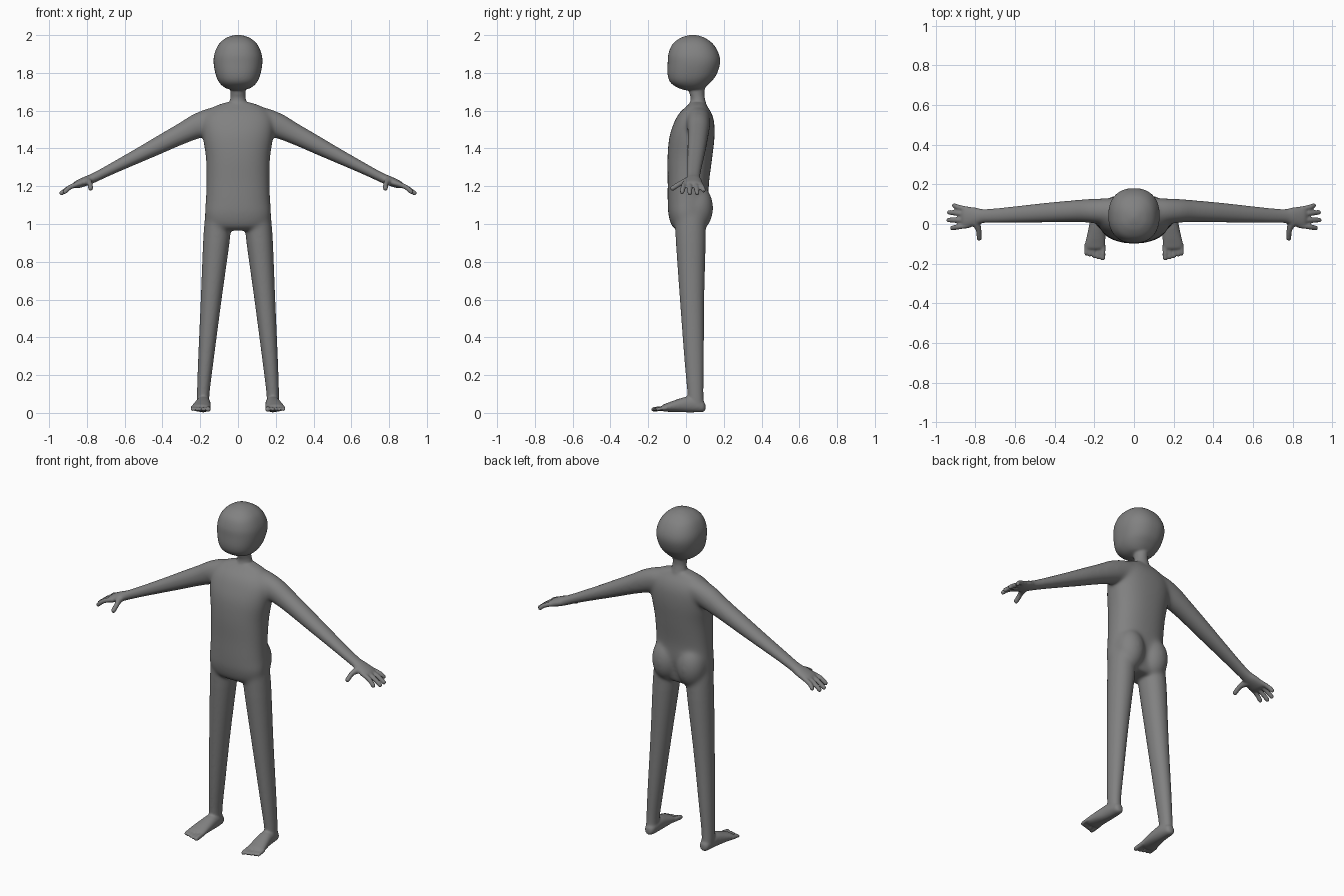
import bpy, bmesh, math
from mathutils import Vector

bm = bmesh.new()


def spline(rows, steps=5):
    """Catmull-Rom through rows of numbers."""
    out = []
    for i in range(len(rows) - 1):
        p0, p1, p2 = rows[max(i - 1, 0)], rows[i], rows[i + 1]
        p3 = rows[min(i + 2, len(rows) - 1)]
        for k in range(steps):
            t = k / steps
            out.append([0.5 * (2 * b + (c - a) * t + (2 * a - 5 * b + 4 * c - d) * t * t
                               + (3 * b - a - 3 * c + d) * t ** 3)
                        for a, b, c, d in zip(p0, p1, p2, p3)])
    return out + [list(rows[-1])]


def loft(rows, axis, side, power=2.0, n=32, s=1):
    """Closed tube through rows (x, y, z, half width along side, other half width)."""
    side = Vector(side).normalized()
    other = Vector(axis).normalized().cross(side)
    rings = []
    for x, y, z, a, b in spline(rows):
        ring = []
        for k in range(n):
            t = 2 * math.pi * k / n
            c, d = math.cos(t), math.sin(t)
            u = math.copysign(abs(c) ** (2 / power), c) * max(a, 0.001)
            v = math.copysign(abs(d) ** (2 / power), d) * max(b, 0.001)
            p = Vector((x, y, z)) + side * u + other * v
            ring.append(bm.verts.new((p.x * s, p.y, p.z)))
        rings.append(ring)
    for r0, r1 in zip(rings, rings[1:]):
        for k in range(n):
            bm.faces.new((r0[k], r0[(k + 1) % n], r1[(k + 1) % n], r1[k]))
    bm.faces.new(rings[0])
    bm.faces.new(rings[-1])


def upright(rows, power):
    """Central part from rows (z, half width, front y, back y)."""
    loft([(0, (f + b) / 2, z, w, (b - f) / 2) for z, w, f, b in rows],
         (0, 0, 1), (1, 0, 0), power, 48)


def digit(points, r, s, base=1.0):
    """Rounded finger or toe along three points."""
    p = [Vector(q) for q in points]
    d = p[-1] - p[0]
    rows = [(*p[0], r * base, r * base), (*p[1], r, r),
            (*(p[2] - d.normalized() * r * 0.7), r * 0.92, r * 0.92),
            (*p[2], r * 0.35, r * 0.35)]
    loft(rows, d, d.cross(Vector((0, 0, 1))), 2, 16, s)


# Torso
upright([(0.966, 0.11, -0.045, 0.08), (0.99, 0.16, -0.075, 0.095), (1.05, 0.175, -0.093, 0.105),
         (1.12, 0.171, -0.097, 0.118), (1.22, 0.167, -0.097, 0.122), (1.35, 0.17, -0.098, 0.139),
         (1.46, 0.186, -0.088, 0.151), (1.54, 0.19, -0.062, 0.149), (1.59, 0.165, -0.033, 0.134),
         (1.625, 0.12, 0.005, 0.111), (1.645, 0.055, 0.025, 0.098)], 2.3)
# Neck
upright([(1.58, 0.09, 0.0, 0.125), (1.635, 0.052, 0.018, 0.108), (1.665, 0.041, 0.025, 0.1),
         (1.7, 0.039, 0.016, 0.098), (1.78, 0.045, 0.0, 0.11)], 2)
# Head
upright([(1.708, 0.03, -0.005, 0.08), (1.722, 0.07, -0.045, 0.1), (1.75, 0.1, -0.083, 0.13),
         (1.79, 0.118, -0.097, 0.161), (1.85, 0.129, -0.097, 0.18), (1.9, 0.125, -0.093, 0.174),
         (1.95, 0.103, -0.073, 0.146), (1.982, 0.068, -0.035, 0.106), (1.997, 0.03, 0.005, 0.068),
         (2.002, 0.002, 0.033, 0.037)], 2.3)

for s in (1, -1):
    # Buttocks
    loft([(0.082, 0.058, 1.085 + 0.125 * math.sin(t), 0.085 * math.cos(t), 0.086 * math.cos(t))
          for t in (-1.57, -1.2, -0.8, -0.4, 0, 0.4, 0.8, 1.2, 1.57)], (0, 0, 1), (1, 0, 0), 2, 32, s)
    # Leg
    loft([(0.105, 0.02, 1.06, 0.066, 0.08), (0.11, 0.024, 0.96, 0.072, 0.081),
          (0.142, 0.032, 0.6, 0.055, 0.064), (0.17, 0.043, 0.28, 0.041, 0.051),
          (0.184, 0.05, 0.1, 0.033, 0.042), (0.184, 0.053, 0.03, 0.033, 0.044)],
         (0, 0, 1), (1, 0, 0), 2.1, 32, s)
    # Foot
    loft([(0.183, 0.103, 0.03, 0.012, 0.015), (0.183, 0.09, 0.034, 0.027, 0.029),
          (0.183, 0.05, 0.044, 0.035, 0.041), (0.185, 0.0, 0.044, 0.04, 0.041),
          (0.191, -0.06, 0.036, 0.047, 0.031), (0.196, -0.1, 0.029, 0.051, 0.023),
          (0.197, -0.12, 0.026, 0.047, 0.018), (0.197, -0.128, 0.025, 0.04, 0.012)],
         (0, -1, 0), (1, 0, 0), 2.2, 32, s)
    # Toes
    for i in range(5):
        x = (0.157, 0.182, 0.203, 0.223, 0.242)[i]
        r = 0.0135 if i == 0 else 0.0098
        tip = -0.184 + 0.006 * i
        digit([(x, -0.1, 0.026), (x, -0.14, 0.022), (x, tip, 0.017)], r, s)
    # Arm and palm
    loft([(0.0, 0.062, 1.57, 0.055, 0.045), (0.1, 0.064, 1.56, 0.065, 0.065),
          (0.2, 0.066, 1.525, 0.062, 0.067),
          (0.3, 0.065, 1.477, 0.056, 0.056), (0.5, 0.054, 1.376, 0.046, 0.04),
          (0.68, 0.043, 1.286, 0.037, 0.028), (0.76, 0.04, 1.246, 0.035, 0.025),
          (0.8, 0.037, 1.229, 0.046, 0.025), (0.85, 0.034, 1.209, 0.054, 0.021),
          (0.868, 0.034, 1.201, 0.047, 0.013)],
         (0.89, 0, -0.455), (0, 1, 0), 2.1, 32, s)
    # Fingers
    for y0, y1, tip, z in ((-0.007, -0.022, 0.927, 1.165), (0.021, 0.02, 0.944, 1.158),
                           (0.048, 0.06, 0.942, 1.159), (0.073, 0.096, 0.917, 1.173)):
        digit([(0.83, y0, 1.217), (0.885, (y0 + y1) / 2, 1.197), (tip, y1, z)], 0.0133, s)
    # Thumb
    digit([(0.8, 0.012, 1.225), (0.784, -0.03, 1.214), (0.778, -0.082, 1.184)], 0.0145, s, 1.7)

# Fuse all parts into one skin
bmesh.ops.recalc_face_normals(bm, faces=bm.faces)
parts = bpy.data.meshes.new("parts")
bm.to_mesh(parts)
bm.free()
body = bpy.data.objects.new("body", parts)
bpy.context.collection.objects.link(body)
remesh = body.modifiers.new("fuse", 'REMESH')
remesh.mode = 'VOXEL'
remesh.voxel_size = 0.0055
remesh.use_smooth_shade = True
skin = bpy.data.meshes.new_from_object(body.evaluated_get(bpy.context.evaluated_depsgraph_get()))
body.modifiers.clear()
body.data = skin
bpy.data.meshes.remove(parts)

# Blend shoulders and hips strongly, everything else lightly
blend = body.vertex_groups.new(name="blend")
for v in skin.vertices:
    x, z = abs(v.co.x), v.co.z
    edge = min((1.64 - z) / 0.03, (z - 0.9) / 0.1, (0.42 - x) / 0.12)
    if edge > 0:
        blend.add([v.index], min(edge, 1), 'REPLACE')
for name, count, group in (("blend", 70, "blend"), ("relax", 6, "")):
    m = body.modifiers.new(name, 'SMOOTH')
    m.factor = 0.5
    m.iterations = count
    m.vertex_group = group

# Dark grey
grey = bpy.data.materials.new("dark_grey")
grey.diffuse_color = (0.22, 0.22, 0.22, 1)
skin.materials.clear()
skin.materials.append(grey)
